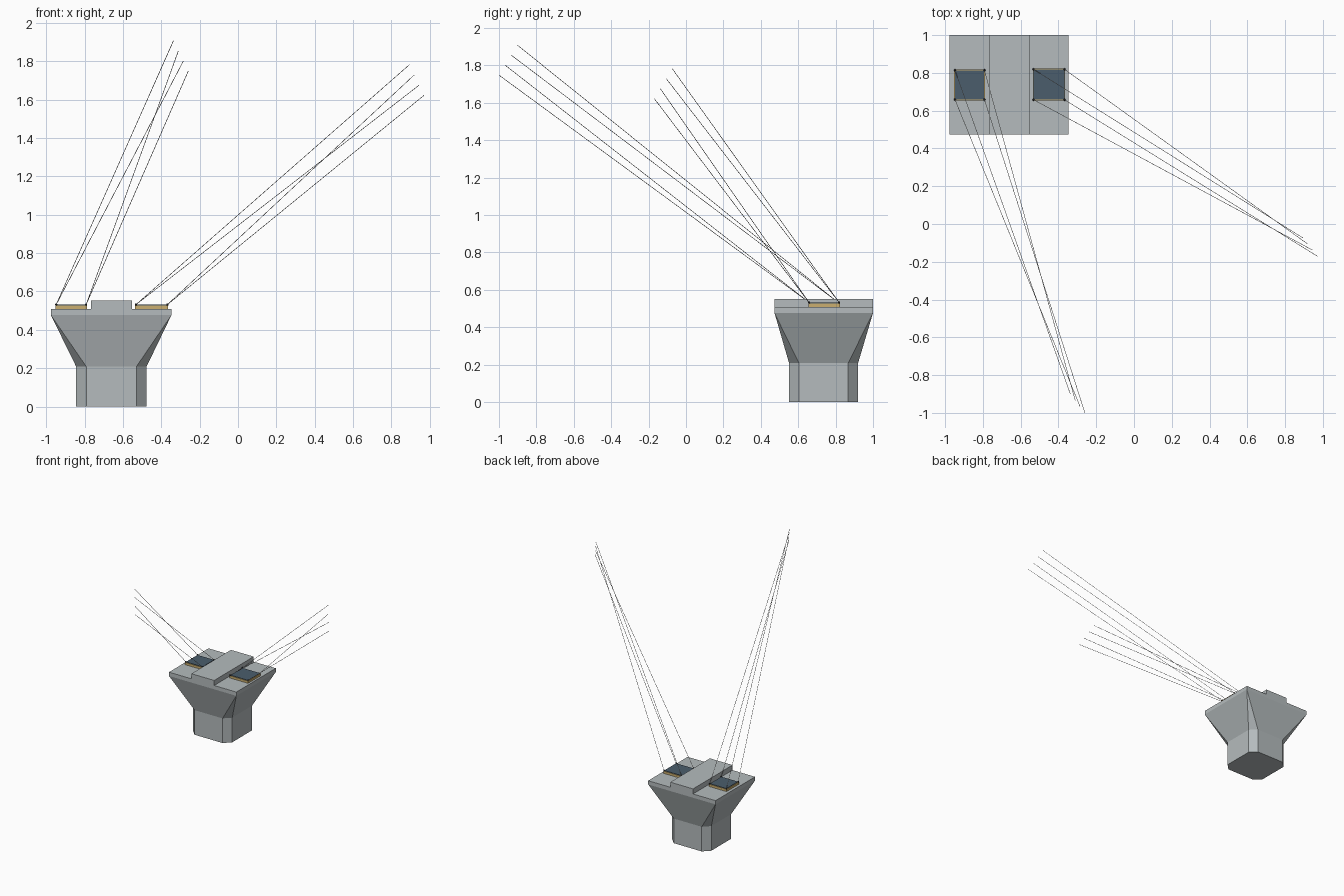
import bpy, bmesh
from mathutils import Vector

if "Cube" in bpy.data.objects:
    bpy.data.objects.remove(bpy.data.objects["Cube"])


def material(name, rgb):
    m = bpy.data.materials.new(name)
    m.diffuse_color = (*rgb, 1)
    m.use_nodes = True
    m.node_tree.nodes["Principled BSDF"].inputs["Base Color"].default_value = m.diffuse_color
    return m


CONCRETE = material("concrete_grey", (0.46, 0.50, 0.51))
SLATE = material("slate_blue", (0.07, 0.11, 0.15))
TAN = material("tan", (0.60, 0.43, 0.16))
STEEL = material("light_steel", (0.45, 0.45, 0.45))
DARK = material("dark_iron", (0.04, 0.04, 0.045))


def finish(name, bm, mat):
    bmesh.ops.recalc_face_normals(bm, faces=bm.faces)
    me = bpy.data.meshes.new(name)
    bm.to_mesh(me)
    bm.free()
    me.materials.append(mat)
    ob = bpy.data.objects.new(name, me)
    bpy.context.collection.objects.link(ob)
    return ob


def box(name, x0, x1, y0, y1, z0, z1, mat):
    bm = bmesh.new()
    bmesh.ops.create_cube(bm, size=1)
    for v in bm.verts:
        v.co = ((x0 + x1) / 2 + v.co.x * (x1 - x0),
                (y0 + y1) / 2 + v.co.y * (y1 - y0),
                (z0 + z1) / 2 + v.co.z * (z1 - z0))
    return finish(name, bm, mat)


def ring(bm, x0, x1, y0, y1, c, z):
    # rectangle with corners chamfered by c (c = 0 gives doubled corners)
    pts = [(x0 + c, y0), (x1 - c, y0), (x1, y0 + c), (x1, y1 - c),
           (x1 - c, y1), (x0 + c, y1), (x0, y1 - c), (x0, y0 + c)]
    return [bm.verts.new((x, y, z)) for x, y in pts]


# Chamfered shaft flaring out to a rectangular head
CAP = (-0.976, -0.347, 0.473, 1.0)
SHAFT = (-0.844, -0.477, 0.551, 0.92)
bm = bmesh.new()
rings = [ring(bm, *SHAFT, 0.053, 0), ring(bm, *SHAFT, 0.053, 0.208),
         ring(bm, *CAP, 0, 0.477), ring(bm, *CAP, 0, 0.509)]
for a, b in zip(rings, rings[1:]):
    for i in range(8):
        j = (i + 1) % 8
        bm.faces.new((a[i], a[j], b[j], b[i]))
bm.faces.new(rings[0])
bm.faces.new(rings[-1])
bmesh.ops.remove_doubles(bm, verts=bm.verts, dist=1e-4)
finish("pier_body", bm, CONCRETE)

# Raised strip across the middle of the head
box("raised_strip", -0.766, -0.554, CAP[2], CAP[3], 0.509, 0.552, CONCRETE)


# Thin straight line between two points
def wire(name, p, q, r=0.0015):
    p, q = Vector(p), Vector(q)
    bm = bmesh.new()
    bmesh.ops.create_cone(bm, segments=6, cap_ends=True, radius1=r, radius2=r,
                          depth=(q - p).length)
    bm.transform((q - p).to_track_quat('Z', 'Y').to_matrix().to_4x4())
    bmesh.ops.translate(bm, verts=bm.verts, vec=(p + q) / 2)
    finish(name, bm, STEEL)


# Each side: pad, top plate, corner beads and four lines to evenly spaced ends
sides = [
    ("left", (-0.952, -0.788, 0.655, 0.818), (-0.337, -0.90, 1.907), (-0.26, -1.0, 1.748)),
    ("right", (-0.536, -0.364, 0.654, 0.823), (0.893, -0.073, 1.782), (0.97, -0.17, 1.623)),
]
for side, (x0, x1, y0, y1), first, last in sides:
    g = 0.005
    box(side + "_pad", x0, x1, y0, y1, 0.509, 0.528, TAN)
    box(side + "_plate", x0 + g, x1 - g, y0 + g, y1 - g, 0.526, 0.532, SLATE)
    corners = [(x0, y1), (x1, y1), (x0, y0), (x1, y0)]
    for i, (sx, sy) in enumerate(corners):
        cx = sx + (0.004 if sx == x0 else -0.004)
        cy = sy + (0.004 if sy == y0 else -0.004)
        start = (cx, cy, 0.532)
        bm = bmesh.new()
        bmesh.ops.create_icosphere(bm, subdivisions=2, radius=0.006)
        bmesh.ops.translate(bm, verts=bm.verts, vec=start)
        finish(f"{side}_bead_{i + 1}", bm, DARK)
        wire(f"{side}_line_{i + 1}", start, Vector(first).lerp(Vector(last), i / 3))
